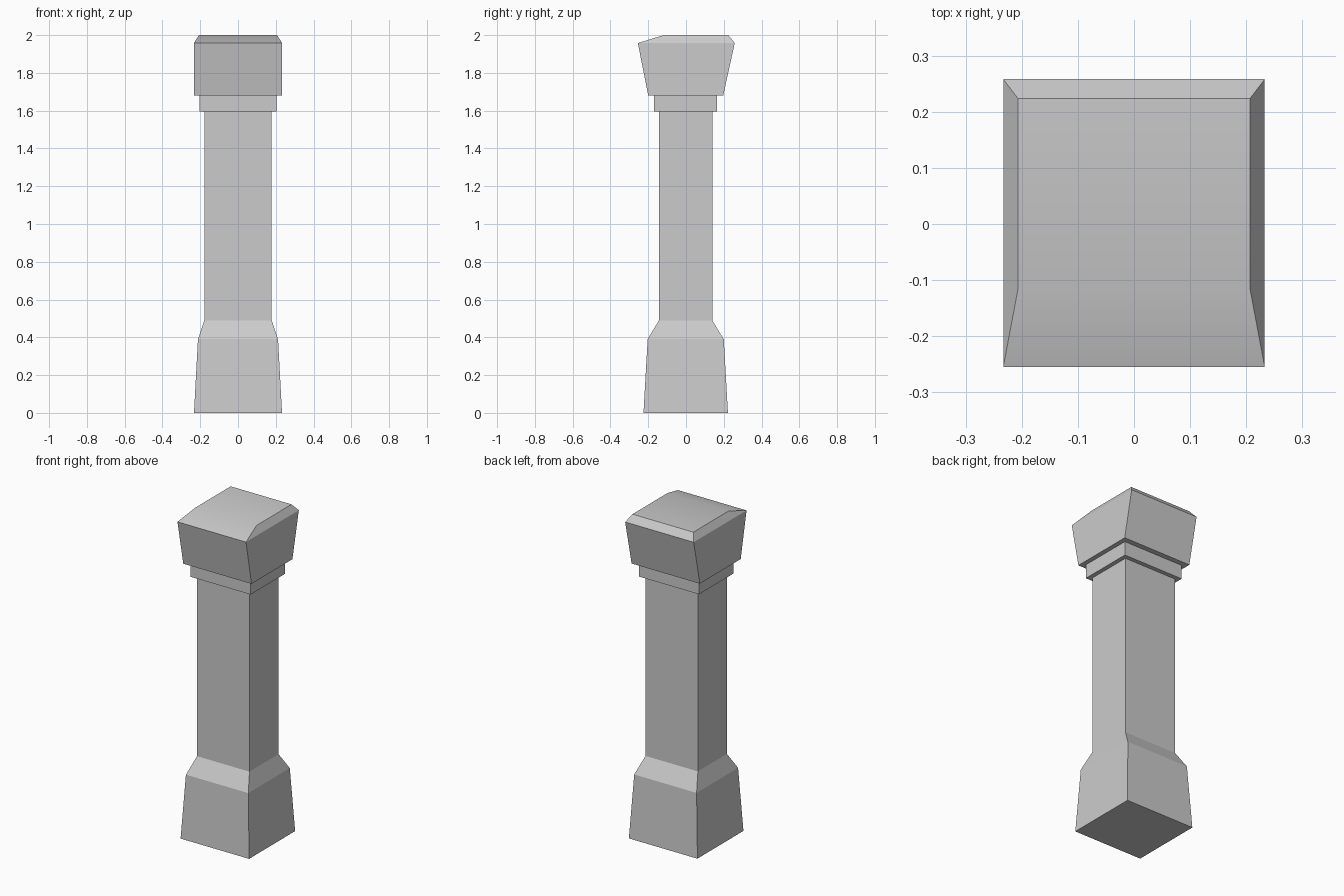
import bpy, bmesh
from math import radians

cube = bpy.data.objects.get("Cube")
if cube:
    bpy.data.objects.remove(cube, do_unlink=True)

stone = bpy.data.materials.new("grey stone")
stone.use_nodes = True
color = (0.6, 0.6, 0.6, 1)
stone.diffuse_color = color
stone.node_tree.nodes["Principled BSDF"].inputs["Base Color"].default_value = color


def loft(name, sections, smooth_angle=None):
    """Closed solid through rectangles given as (z, half width, front y, back y)."""
    bm = bmesh.new()
    rings = [[bm.verts.new(p) for p in
              ((-w, f, z), (w, f, z), (w, b, z), (-w, b, z))]
             for z, w, f, b in sections]
    bm.faces.new(rings[0][::-1])
    bm.faces.new(rings[-1])
    for low, high in zip(rings, rings[1:]):
        for i in range(4):
            j = (i + 1) % 4
            bm.faces.new((low[i], low[j], high[j], high[i]))
    bmesh.ops.recalc_face_normals(bm, faces=bm.faces)
    mesh = bpy.data.meshes.new(name)
    bm.to_mesh(mesh)
    bm.free()
    mesh.materials.append(stone)
    obj = bpy.data.objects.new(name, mesh)
    bpy.context.collection.objects.link(obj)
    if smooth_angle:
        bpy.ops.object.select_all(action="DESELECT")
        obj.select_set(True)
        bpy.context.view_layer.objects.active = obj
        bpy.ops.object.shade_smooth_by_angle(angle=radians(smooth_angle))
    return obj


# Tapered plinth, shoulder and shaft in one continuous solid
loft("base_and_shaft", [(0, 0.233, -0.225, 0.222),
                        (0.39, 0.212, -0.203, 0.2),
                        (0.49, 0.178, -0.143, 0.139),
                        (1.595, 0.178, -0.143, 0.139)])

# Square band below the head
loft("collar", [(1.595, 0.204, -0.169, 0.165),
                (1.68, 0.204, -0.169, 0.165)])

# Flared head with a sloped front and chamfered top
loft("capital", [(1.68, 0.232, -0.2, 0.197),
                 (1.958, 0.233, -0.255, 0.258),
                 (2.0, 0.207, -0.117, 0.224)], smooth_angle=25)
